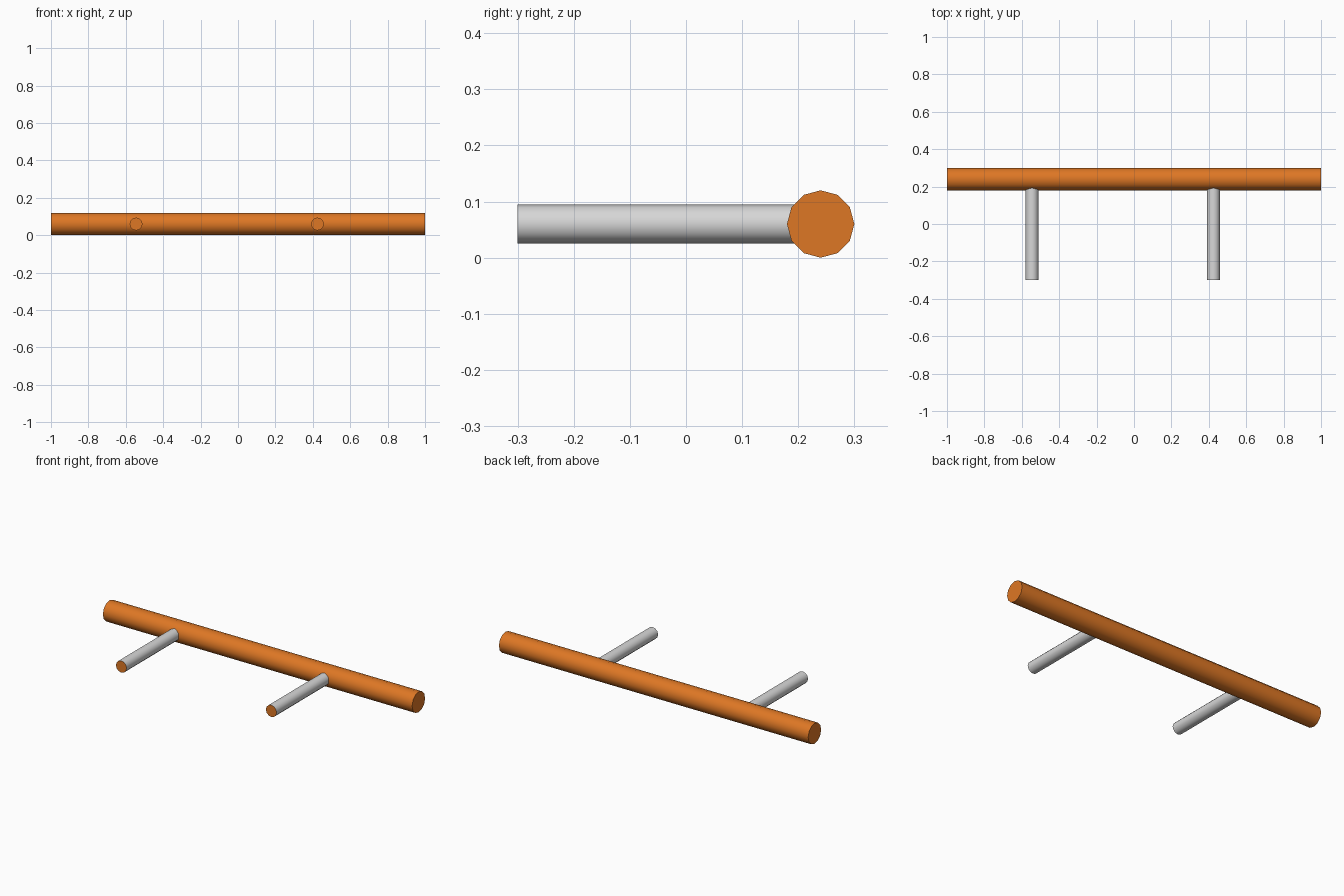
import bpy
import math

cube = bpy.data.objects.get("Cube")
if cube:
    bpy.data.objects.remove(cube, do_unlink=True)


def make_material(name, colour):
    mat = bpy.data.materials.new(name)
    mat.use_nodes = True
    mat.diffuse_color = colour
    mat.node_tree.nodes["Principled BSDF"].inputs["Base Color"].default_value = colour
    return mat


orange = make_material("orange", (0.73, 0.185, 0.018, 1))
grey = make_material("light grey", (0.68, 0.68, 0.68, 1))


def make_rod(name, radius, length, centre, rotation, side, cap):
    """Twelve-sided rod with its own colour on the end caps."""
    bpy.ops.mesh.primitive_cylinder_add(
        vertices=12, radius=radius, depth=length, location=centre, rotation=rotation)
    rod = bpy.context.object
    rod.name = name
    rod.data.materials.append(side)
    rod.data.materials.append(cap)
    for face in rod.data.polygons:
        face.material_index = 1 if abs(face.normal.z) > 0.5 else 0
    bpy.ops.object.transform_apply(location=False, rotation=True, scale=True)
    bpy.ops.object.shade_smooth_by_angle(angle=math.radians(40))
    return rod


BAR_Y, BAR_Z, FRONT_Y = 0.24, 0.06, -0.30

# Long horizontal bar
make_rod("bar", 0.06, 2.0, (0, BAR_Y, BAR_Z), (0, math.pi / 2, 0), orange, orange)

# Two pegs running forward from the bar's core
for name, x in (("right_peg", -0.545), ("left_peg", 0.425)):
    make_rod(name, 0.0345, BAR_Y - FRONT_Y, (x, (BAR_Y + FRONT_Y) / 2, BAR_Z),
             (math.pi / 2, 0, 0), grey, orange)
